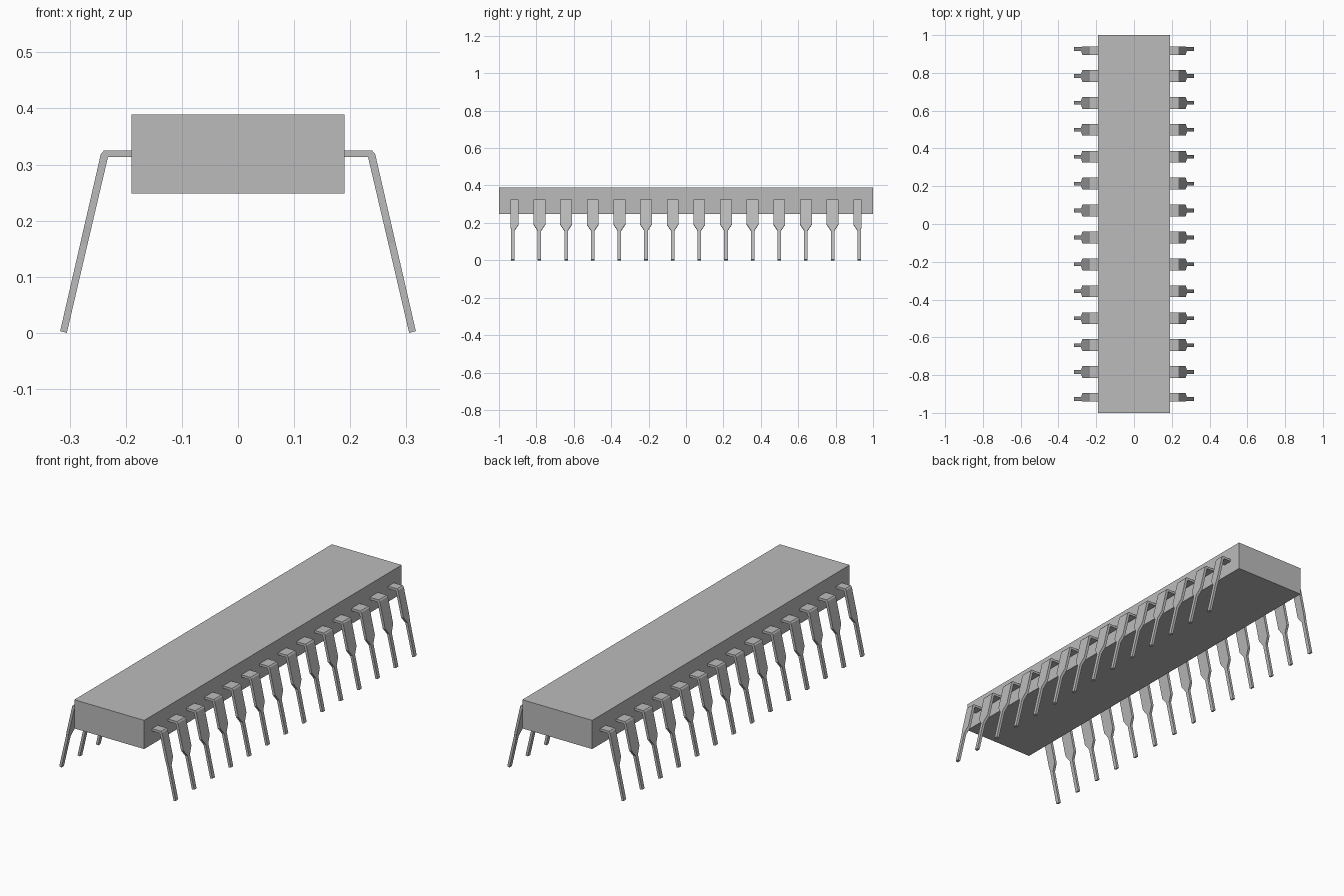
import bpy, bmesh

cube = bpy.data.objects.get("Cube")
if cube:
    bpy.data.objects.remove(cube, do_unlink=True)

grey = bpy.data.materials.new("plain_grey")
grey.use_nodes = True
COLOUR = (0.5, 0.5, 0.5, 1)
grey.diffuse_color = COLOUR
grey.node_tree.nodes["Principled BSDF"].inputs["Base Color"].default_value = COLOUR

PINS, PITCH = 14, 0.1425
WIDE, NARROW = 0.0315, 0.0095


def finish(name, bm):
    bmesh.ops.recalc_face_normals(bm, faces=bm.faces)
    mesh = bpy.data.meshes.new(name)
    bm.to_mesh(mesh)
    bm.free()
    mesh.materials.append(grey)
    obj = bpy.data.objects.new(name, mesh)
    bpy.context.collection.objects.link(obj)
    return obj


def leg_point(z, inner):
    """Point on the outer or inner surface of the sloping leg."""
    top, foot = ((0.232, 0.313), (0.305, 0.0)) if inner else ((0.2445, 0.3185), (0.317, 0.003))
    t = (top[1] - z) / (top[1] - foot[1])
    return top[0] + t * (foot[0] - top[0]), z


# Stations along a pin: outer point, inner point, taper (1 = wide, 0 = narrow)
STATIONS = [
    ((0.18, 0.325), (0.18, 0.313), 1),
    ((0.239, 0.325), (0.232, 0.313), 1),
    (leg_point(0.3185, False), (0.232, 0.312), 1),
    (leg_point(0.193, False), leg_point(0.190, True), 1),
    (leg_point(0.160, False), leg_point(0.157, True), 0),
    (leg_point(0.003, False), leg_point(0.0, True), 0),
]


def add_pin(bm, side, y, low, high):
    """Loft a bent pin; low and high are its wide reaches along y."""
    rings = []
    for outer, inner, taper in STATIONS:
        a = y - (low if taper else NARROW)
        b = y + (high if taper else NARROW)
        corners = [(outer, a), (outer, b), (inner, b), (inner, a)]
        rings.append([bm.verts.new((side * p[0], v, p[1])) for p, v in corners])
    for r, s in zip(rings, rings[1:]):
        for i in range(4):
            j = (i + 1) % 4
            bm.faces.new((r[i], r[j], s[j], s[i]))
    bm.faces.new(rings[0])
    bm.faces.new(rings[-1])


# Package body
bm = bmesh.new()
bmesh.ops.create_cube(bm, size=1)
bmesh.ops.scale(bm, vec=(0.38, 2.0, 0.141), verts=bm.verts)
bmesh.ops.translate(bm, vec=(0, 0, 0.3185), verts=bm.verts)
finish("package_body", bm)

# Two rows of pins; the end pins are trimmed on their outward edge
for name, side in (("left_pins", 1), ("right_pins", -1)):
    bm = bmesh.new()
    for i in range(PINS):
        y = (i - (PINS - 1) / 2) * PITCH
        low = NARROW + 0.003 if i == 0 else WIDE
        high = NARROW + 0.003 if i == PINS - 1 else WIDE
        add_pin(bm, side, y, low, high)
    finish(name, bm)
